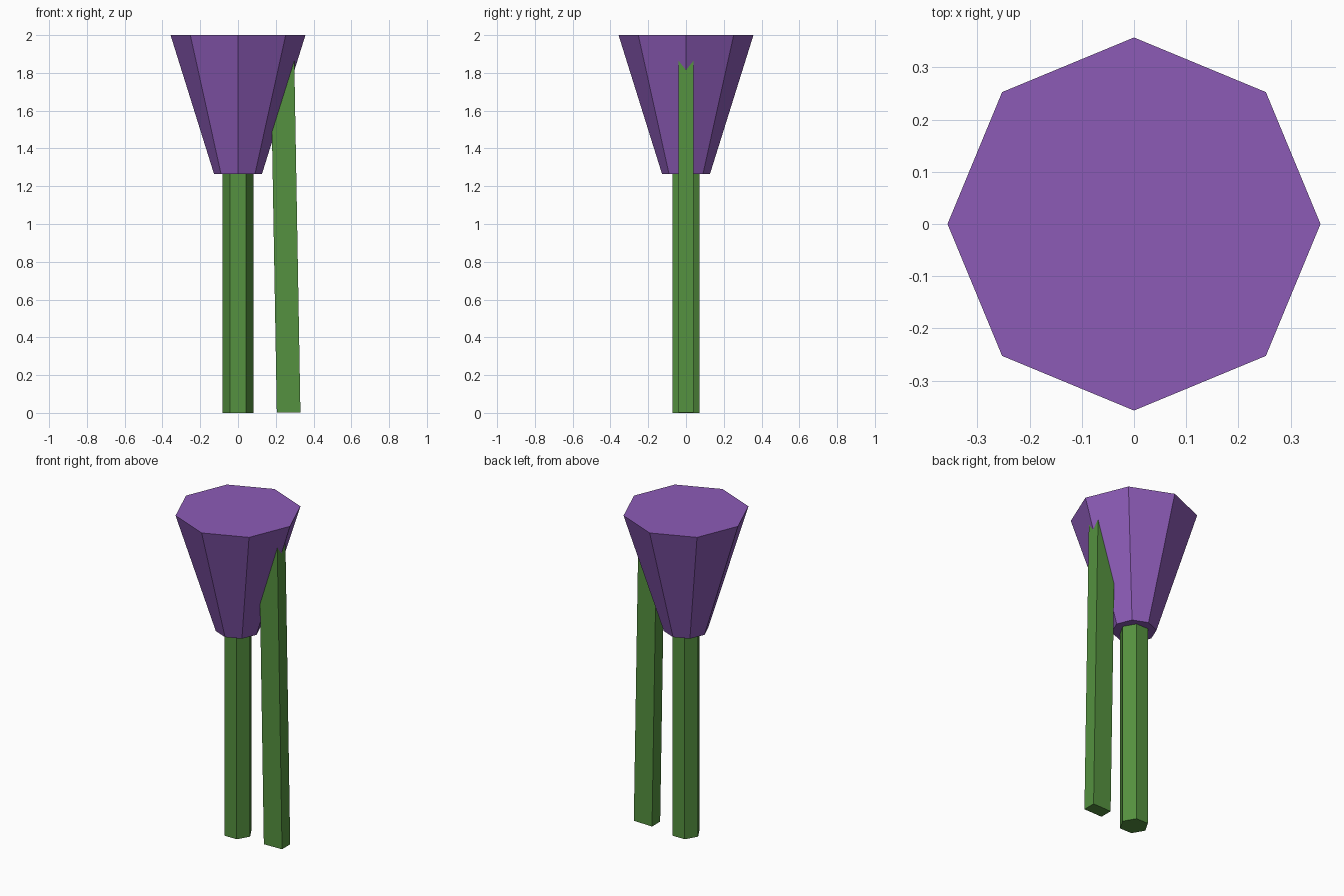
import bpy
import math
from mathutils import Vector

if "Cube" in bpy.data.objects:
    bpy.data.objects.remove(bpy.data.objects["Cube"])


def make_material(name, rgb):
    mat = bpy.data.materials.new(name)
    mat.diffuse_color = (*rgb, 1.0)
    mat.use_nodes = True
    mat.node_tree.nodes["Principled BSDF"].inputs["Base Color"].default_value = mat.diffuse_color
    return mat


def tapered_prism(name, sides, r_bottom, r_top, z0, z1, mat):
    """Flat-sided upright prism with a corner on the +x axis."""
    def ring(r, z):
        return [(r * math.cos(math.tau * i / sides),
                 r * math.sin(math.tau * i / sides), z) for i in range(sides)]
    faces = [(i, (i + 1) % sides, (i + 1) % sides + sides, i + sides)
             for i in range(sides)]
    faces += [tuple(reversed(range(sides))), tuple(range(sides, 2 * sides))]
    mesh = bpy.data.meshes.new(name)
    mesh.from_pydata(ring(r_bottom, z0) + ring(r_top, z1), [], faces)
    mesh.materials.append(mat)
    obj = bpy.data.objects.new(name, mesh)
    bpy.context.collection.objects.link(obj)
    return obj


green = make_material("leaf green", (0.09, 0.285, 0.05))
purple = make_material("petal purple", (0.262, 0.105, 0.47))

# Hexagonal stem, tucked slightly into the bloom
tapered_prism("stem", 6, 0.083, 0.083, 0.0, 1.28, green)

# Octagonal flared bloom
tapered_prism("bloom", 8, 0.127, 0.357, 1.265, 2.0, purple)

# Long flat leaf leaning slightly inwards, its tip buried in the bloom
length = 1.9
tilt = math.radians(-1.0)
bpy.ops.mesh.primitive_cube_add(size=1)
leaf = bpy.context.object
leaf.name = "leaf"
leaf.scale = (0.125, 0.08, length)
leaf.rotation_euler = (0, tilt, 0)
axis = Vector((math.sin(tilt), 0, math.cos(tilt)))
leaf.location = Vector((0.268, 0, 0.002)) + axis * length / 2
leaf.data.materials.append(green)
